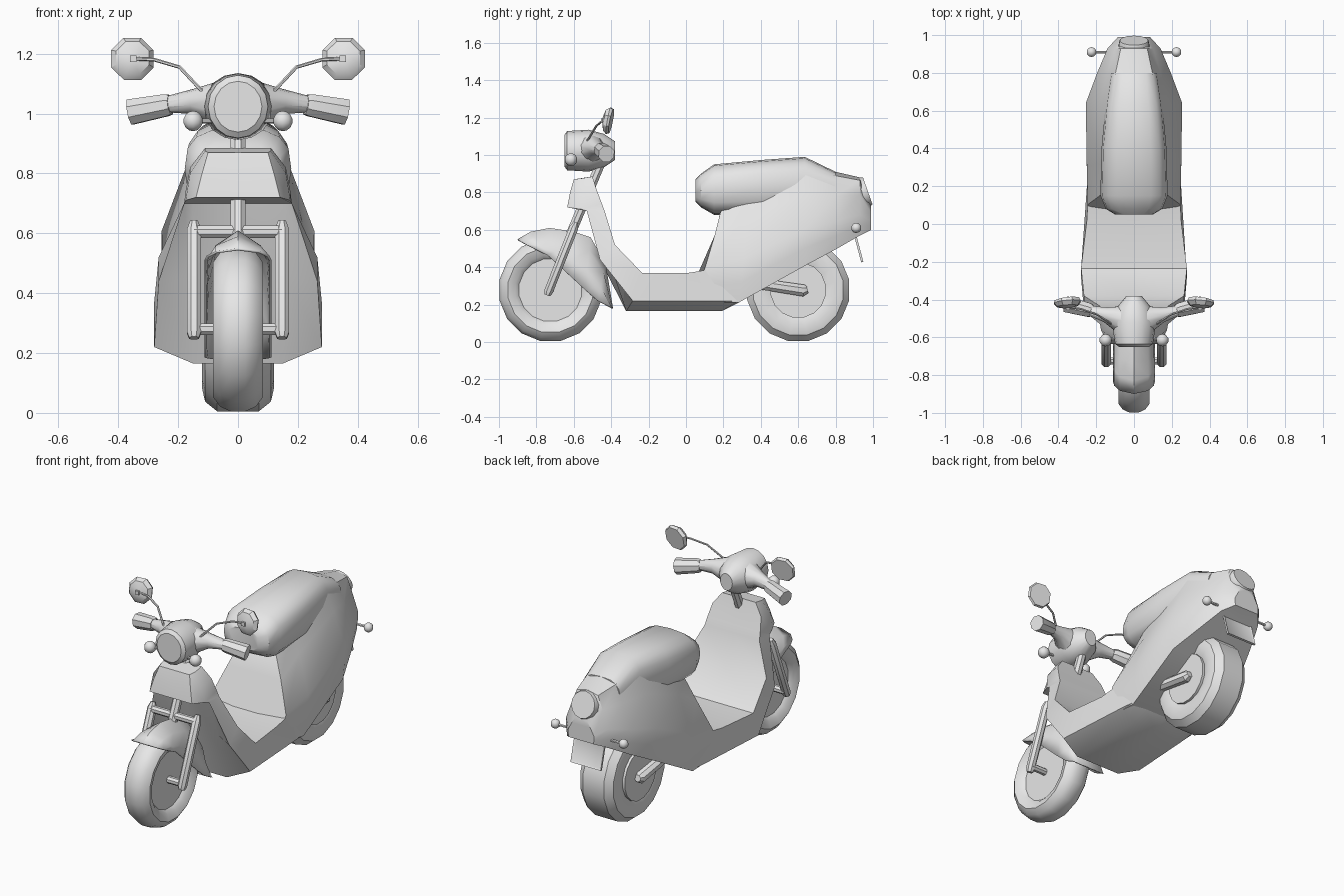
import bpy, bmesh
from math import sin, cos, pi
from mathutils import Vector, Matrix

cube = bpy.data.objects.get("Cube")
if cube:
    bpy.data.objects.remove(cube)

grey = bpy.data.materials.new("plain_grey")
grey.use_nodes = True
grey.diffuse_color = (0.8, 0.8, 0.8, 1)
grey.node_tree.nodes["Principled BSDF"].inputs["Base Color"].default_value = grey.diffuse_color
parts = []


def finish(name, bm, mirrored=False):
    """Turn a bmesh into a named part, optionally mirrored to the other side."""
    bmesh.ops.recalc_face_normals(bm, faces=bm.faces)
    mesh = bpy.data.meshes.new(name)
    bm.to_mesh(mesh)
    bm.free()
    mesh.materials.append(grey)
    obj = bpy.data.objects.new(name, mesh)
    bpy.context.scene.collection.objects.link(obj)
    if mirrored:
        obj.modifiers.new("mirror", 'MIRROR').use_mirror_merge = False
    parts.append(obj)
    return obj


def loft(name, rings, mirrored=False, closed=True, looped=False):
    """Skin a row of rings; closed rings get capped ends unless looped."""
    bm = bmesh.new()
    rows = [[bm.verts.new(p) for p in ring] for ring in rings]
    pairs = list(zip(rows, rows[1:])) + ([(rows[-1], rows[0])] if looped else [])
    for a, b in pairs:
        n = len(a)
        for i in range(n if closed else n - 1):
            j = (i + 1) % n
            bm.faces.new((a[i], a[j], b[j], b[i]))
    if closed and not looped:
        bm.faces.new(rows[0])
        bm.faces.new(rows[-1])
    return finish(name, bm, mirrored)


def both_sides(half):
    """Complete a half section running from the centre line outwards."""
    return half + [(-x, y, z) for x, y, z in reversed(half) if x > 0]


def tube(name, points, radii, sides=8, mirrored=False):
    """Round bar through the points with a radius at each."""
    pts = [Vector(p) for p in points]
    rings = []
    for i, p in enumerate(pts):
        way = pts[min(i + 1, len(pts) - 1)] - pts[max(i - 1, 0)]
        turn = way.to_track_quat('Z', 'Y')
        angles = [2 * pi * (k + 0.5) / sides for k in range(sides)]
        rings.append([p + turn @ Vector((cos(a), sin(a), 0)) * radii[i] for a in angles])
    return loft(name, rings, mirrored)


def ball(name, centre, radius):
    bm = bmesh.new()
    bmesh.ops.create_uvsphere(bm, u_segments=10, v_segments=7, radius=radius,
                              matrix=Matrix.Translation(centre))
    finish(name, bm, True)


def wheel(name, y, profile, steps=16):
    """Revolve a (radius, half width) profile about the axle."""
    section = profile + [(r, -x) for r, x in reversed(profile)]
    rings = []
    for k in range(steps):
        a = 2 * pi * (k + 0.5) / steps
        rings.append([(x, y + r * cos(a), 0.278 + r * sin(a)) for r, x in section])
    loft(name, rings, looped=True, closed=False)


# Wheels
wheel("front_wheel", -0.725, [(0.005, 0.05), (0.17, 0.05), (0.19, 0.07), (0.23, 0.083),
                              (0.262, 0.06), (0.278, 0.025)])
wheel("rear_wheel", 0.6, [(0.005, 0.12), (0.15, 0.12), (0.15, 0.105), (0.2, 0.12),
                          (0.245, 0.11), (0.278, 0.07)])

# Leg shield and floor: back edge, outer edge, middle, half width, middle half width
stations = [
    ((-.50, .885), (-.56, .875), (-.60, .87), .11, .10),
    ((-.48, .82), (-.57, .80), (-.62, .80), .16, .12),
    ((-.45, .74), (-.56, .71), (-.635, .72), .175, .14),
    ((-.435, .7), (-.53, .70), (-.50, .70), .18, .15),
    ((-.38, .52), (-.46, .44), (-.42, .46), .265, .16),
    ((-.235, .37), (-.285, .22), (-.32, .165), .28, .15),
    ((.015, .37), (.19, .22), (.19, .165), .25, .15),
    ((.20, .40), (.28, .22), (.28, .21), .24, .15)]
loft("leg_shield_and_floor", [both_sides(
    [(0, *mid), (wm, *mid), (w, *edge), (w, *back), (0, *back)])
    for back, edge, mid, w, wm in stations])

# Rear body: y, bottom, top, half width, lean of the section
section = [(0, 0), (.96, 0), (1, .17), (1, .36), (.72, .7), (.5, .95), (0, 1)]
body = [(0, .22, .72, .245, .19), (.28, .21, .86, .25, .05), (.64, .41, .96, .255, 0),
        (.8, .495, .91, .195, 0), (.93, .57, .88, .14, 0), (.99, .6, .73, .085, 0)]
loft("rear_body", [both_sides(
    [(w * fx, y + lean * fz ** .6, zb + (zt - zb) * fz) for fx, fz in section])
    for y, zb, zt, w, lean in body])


def oval(y, z, rx, rz, power=1.0, sides=16):
    """Upright ring across the body, squarer for a smaller power."""
    ring = []
    for k in range(sides):
        c, s = cos(2 * pi * k / sides), sin(2 * pi * k / sides)
        soft = [abs(v) ** power * (1 if v > 0 else -1) for v in (c, s)]
        ring.append((rx * soft[0], y, z + rz * soft[1]))
    return ring


# Seat: y, bottom, top, half width
seat = [(.05, .75, .87, .10), (.08, .72, .9, .15), (.15, .68, .95, .178),
        (.4, .68, .973, .172), (.635, .7, .99, .15), (.8, .7, .91, .125)]
loft("seat", [oval(y, (zb + zt) / 2, w, (zt - zb) / 2, .7) for y, zb, zt, w in seat])

# Handlebar cowl
cowl = [(-.65, .08, .085), (-.635, .1, .105), (-.52, .118, .112), (-.44, .09, .09),
        (-.38, .04, .05)]
loft("headlight_cowl", [oval(y, 1.023, rx, rz) for y, rx, rz in cowl])
tube("handlebar_arm", [(.05, -.51, 1.03), (.15, -.48, 1.04), (.25, -.455, 1.03)],
     [.085, .042, .025], 10, True)
tube("grip", [(.225, -.46, 1.03), (.24, -.455, 1.028), (.36, -.425, 1.005)],
     [.035, .04, .046], 8, True)

# Mirrors
tube("mirror_stem", [(.1, -.53, 1.06), (.125, -.525, 1.08), (.195, -.48, 1.155),
                     (.28, -.45, 1.18), (.35, -.44, 1.183)], [.006] * 5, 6, True)
tube("mirror", [(.355, -.40, 1.18), (.353, -.415, 1.183), (.352, -.435, 1.186),
                (.351, -.445, 1.187)], [.07, .077, .06, .02], 8, True)
tube("mirror_joint", [(.35, -.455, 1.183), (.35, -.43, 1.183)], [.016] * 2, 4, True)

# Steering column and fork
tube("steering_column", [(0, -.62, .57), (0, -.45, .97)], [.027] * 2)
tube("fork_leg", [(.147, -.742, .25), (.147, -.735, .27), (.147, -.6, .61), (.147, -.588, .64)],
     [.018, .026, .026, .014], 8, True)
tube("fork_bridge", [(-.147, -.605, .605), (.147, -.605, .605)], [.022] * 2)
tube("front_axle", [(-.15, -.725, .28), (.15, -.725, .28)], [.021] * 2)

# Front fender: ridge point, then lower edge point
fender = [((-.9, .55), (-.83, .51)), ((-.83, .59), (-.74, .465)), ((-.73, .61), (-.68, .41)),
          ((-.6, .59), (-.61, .345)), ((-.51, .56), (-.54, .28)), ((-.43, .42), (-.47, .22)),
          ((-.39, .18), (-.40, .185))]
rings = []
for (ry, rz), (ey, ez) in fender:
    sy, sz = ry + (ey - ry) * .25, rz + (ez - rz) * .25
    half = [(.112, ey, ez), (.105, (sy + ey) / 2, (sz + ez) / 2), (.075, sy, sz), (0, ry, rz)]
    rings.append(half + [(-x, y, z) for x, y, z in half[2::-1]])
shell = loft("front_fender", rings, closed=False)
shell.modifiers.new("thickness", 'SOLIDIFY').thickness = 0.008

# Rear swing arms and axle
tube("swing_arm", [(.135, .3, .325), (.135, .63, .275), (.135, .65, .28)],
     [.03, .034, .02], 8, True)
tube("rear_axle", [(-.14, .6, .28), (.14, .6, .28)], [.025] * 2)

# Turn signals
ball("front_signal", (.15, -.615, .975), .034)
tube("front_signal_stalk", [(.06, -.6, .975), (.14, -.61, .975)], [.008] * 2, 6, True)
ball("rear_signal", (.225, .91, .61), .027)
tube("rear_signal_stalk", [(.1, .91, .61), (.22, .91, .61)], [.008] * 2, 6, True)

# Tail light
tube("tail_light", [(0, .91, .785), (0, .955, .801), (0, .972, .807)], [.085, .082, .076], 14)

# Number plate with a raised frame
bm = bmesh.new()
bmesh.ops.create_cube(bm, size=1, matrix=Matrix.Diagonal((.2, .012, .16, 1)))
bm.normal_update()
rear_face = [f for f in bm.faces if f.normal.y > .9]
bmesh.ops.inset_region(bm, faces=rear_face, thickness=.016, depth=0)
bmesh.ops.translate(bm, verts=rear_face[0].verts, vec=(0, -.006, 0))
bmesh.ops.transform(bm, verts=bm.verts,
                    matrix=Matrix.Translation((0, .922, .505)) @ Matrix.Rotation(.26, 4, 'X'))
finish("number_plate", bm)

# Smooth shading with sharp creases
bpy.ops.object.select_all(action='DESELECT')
for obj in parts:
    obj.select_set(True)
bpy.context.view_layer.objects.active = parts[0]
bpy.ops.object.shade_smooth_by_angle(angle=0.6)
